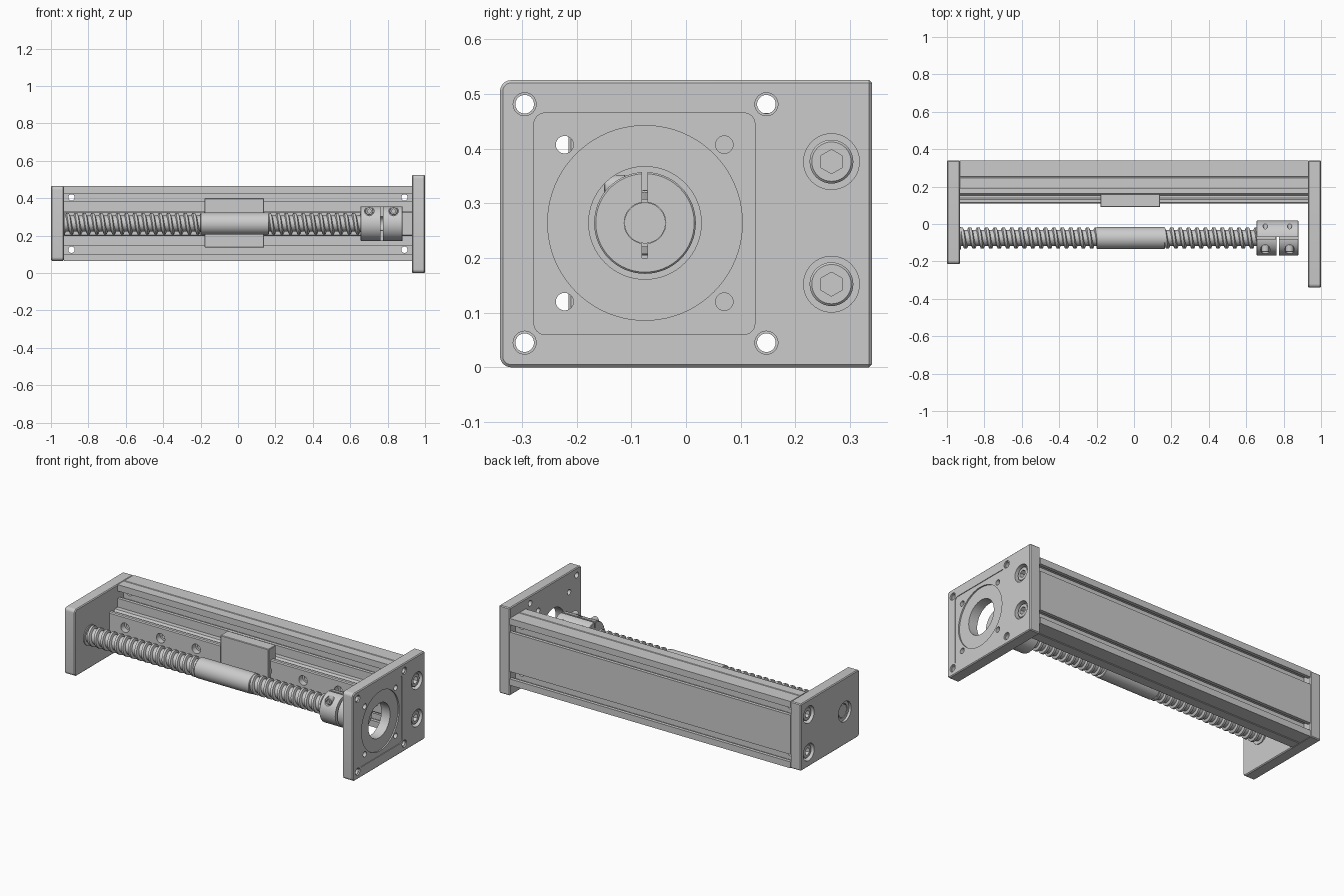
import bpy, bmesh
from math import cos, sin, pi

if "Cube" in bpy.data.objects:
    bpy.data.objects.remove(bpy.data.objects["Cube"])

CY, CZ = -0.075, 0.264          # screw axis


def make(name, bm):
    me = bpy.data.meshes.new(name)
    bm.to_mesh(me)
    bm.free()
    ob = bpy.data.objects.new(name, me)
    bpy.context.collection.objects.link(ob)
    return ob


def prism(name, pts, a, b, axis='X'):
    """Extrude a 2D outline from a to b along an axis."""
    put = (lambda t, u, v: (t, u, v)) if axis == 'X' else (lambda t, u, v: (u, t, v))
    bm = bmesh.new()
    lo = [bm.verts.new(put(a, u, v)) for u, v in pts]
    hi = [bm.verts.new(put(b, u, v)) for u, v in pts]
    bm.faces.new(lo)
    bm.faces.new(hi)
    n = len(pts)
    for i in range(n):
        k = (i + 1) % n
        bm.faces.new((lo[i], lo[k], hi[k], hi[i]))
    bmesh.ops.recalc_face_normals(bm, faces=bm.faces)
    return make(name, bm)


def ring(u, v, r, n=40):
    return [(u + r * sin(2 * pi * i / n), v + r * cos(2 * pi * i / n)) for i in range(n)]


def rect(u0, u1, v0, v1, rl=0, rr=0):
    """Rectangle with separate corner radii on the left and right sides."""
    pts = []
    for u, v, r, a0 in ((u1, v1, rr, 0), (u0, v1, rl, 1), (u0, v0, rl, 2), (u1, v0, rr, 3)):
        if not r:
            pts.append((u, v))
            continue
        cu = u - r if u == u1 else u + r
        cv = v - r if v == v1 else v + r
        pts += [(cu + r * cos((a0 + i / 6) * pi / 2), cv + r * sin((a0 + i / 6) * pi / 2))
                for i in range(7)]
    return pts


def apply(ob, kind, **props):
    m = ob.modifiers.new(kind, kind)
    for k, v in props.items():
        setattr(m, k, v)
    bpy.context.view_layer.objects.active = ob
    bpy.ops.object.modifier_apply(modifier=m.name)


def cut(ob, *outline_args):
    """Subtract a prism."""
    c = prism('cutter', *outline_args)
    apply(ob, 'BOOLEAN', operation='DIFFERENCE', solver='EXACT', object=c)
    bpy.data.objects.remove(c)


def bevel(ob, w):
    apply(ob, 'BEVEL', width=w, segments=1, limit_method='ANGLE', angle_limit=0.8)


def cap_screw(name, u, v, r, a, b, axis='X'):
    """Socket head whose visible face is at b."""
    s = prism(name, ring(u, v, r), a, b, axis)
    bevel(s, r * 0.1)
    d = 1 if b > a else -1
    cut(s, ring(u, v, r * 0.55, 6), b - d * r * 0.7, b + d * 0.02, axis)


# Motor plate: pilot recesses, bore and mounting holes
plate = prism('motor_plate', rect(-0.34, 0.34, 0, 0.525, 0.02), 0.93, 1.0)
bevel(plate, 0.005)
cut(plate, rect(-0.278, 0.126, 0.06, 0.465, 0.02, 0.02), 0.996, 1.1)
cut(plate, ring(CY, CZ, 0.178, 80), 0.988, 1.1)
cut(plate, ring(CY, CZ, 0.103, 64), 0.9, 1.1)
for y in (-0.295, 0.147):
    for z in (0.045, 0.481):
        cut(plate, ring(y, z, 0.017), 0.9, 1.1)
        cut(plate, ring(y, z, 0.021), 0.992, 1.1)
for y in (-0.222, 0.07):
    for z in (0.12, 0.407):
        cut(plate, ring(y, z, 0.016), 0.9, 1.1)

# Bearing plate at the far end
end = prism('bearing_plate', rect(-0.215, 0.34, 0.065, 0.465, 0.02), -1.0, -0.93)
bevel(end, 0.005)
cut(end, ring(CY, CZ, 0.06), -1.1, -0.9)

# Counterbored frame screws in both plates
for i, z in enumerate((0.152, 0.376)):
    cut(plate, ring(0.266, z, 0.051), 0.95, 1.1)
    cap_screw(f'motor_plate_screw_{i}', 0.266, z, 0.04, 0.945, 0.99)
    cut(end, ring(0.266, z, 0.051), -1.1, -0.95)
    cap_screw(f'bearing_plate_screw_{i}', 0.266, z, 0.04, -0.945, -0.99)

# Bearing ring
bearing = prism('bearing', ring(CY, CZ, 0.06), -0.985, -0.925)
cut(bearing, ring(CY, CZ, 0.042), -1.1, -0.975)

# Slotted frame extrusion with tee slots front and back
F, B = 0.19, 0.34
half = [(F, .118), (F + .02, .118), (F + .02, .1), (F + .055, .1), (F + .055, .18),
        (F + .02, .18), (F + .02, .162), (F, .162), (F, .2)]
upper = half + [(.246, .2), (.25, .196), (.254, .2)] + [(F + B - y, h) for y, h in half[::-1]]
outline = upper + [(y, -h) for y, h in upper[::-1]]
frame = prism('frame_extrusion', [(y, CZ + h) for y, h in outline], -0.93, 0.93)
for x in (-0.89, 0.89):
    for h in (-0.14, 0.14):
        cut(frame, ring(x, CZ + h, 0.017, 24), 0.2, 0.33, 'Y')

# Linear guide rail with grooved sides and counterbored holes
side = [(.11, .06), (.115, .066), (.132, .066), (.14, .052), (.152, .052), (.162, .066), (.19, .066)]
rail = prism('guide_rail', [(y, CZ + h) for y, h in side] + [(y, CZ - h) for y, h in side[::-1]],
             -0.93, 0.93)
for k in range(-4, 4):
    x = 0.236 * (k + 0.5)
    cut(rail, ring(x, CZ, 0.028, 32), 0.1, 0.145, 'Y')
    cut(rail, ring(x, CZ, 0.016, 24), 0.14, 0.18, 'Y')

# Carriage on the rail
carriage = prism('carriage', rect(-0.18, 0.14, 0.137, 0.4), 0.09, 0.16, 'Y')
bevel(carriage, 0.003)

# Threaded screw: helical sweep of a flat-topped thread profile
def lead_screw(x0, x1, pitch=0.045, seg=48):
    prof = [(0, .057), (.3, .057), (.42, .043), (.88, .043)]
    P = len(prof)
    rows = (int((x1 - x0) / pitch) + 3) * P
    bm = bmesh.new()
    g = []
    for i in range(rows):
        f, r = prof[i % P]
        g.append([bm.verts.new((min(x1, max(x0, x0 + pitch * (i // P - 1 + f + j / seg))),
                                CY + r * cos(2 * pi * j / seg), CZ + r * sin(2 * pi * j / seg)))
                  for j in range(seg)])
    for i in range(rows - P - 1):
        for j in range(seg):
            w, k = (0, j + 1) if j < seg - 1 else (P, 0)
            q = (g[i][j], g[i + w][k], g[i + w + 1][k], g[i + 1][j])
            if len({round(v.co.x, 6) for v in q}) > 1:
                bm.faces.new(q)
    bmesh.ops.delete(bm, geom=[v for v in bm.verts if not v.link_faces], context='VERTS')
    return make('lead_screw', bm)


lead_screw(-0.93, 0.656)
prism('screw_shaft', ring(CY, CZ, 0.0375), -0.985, 0.76)
nut = prism('screw_nut', ring(CY, CZ, 0.059, 64), -0.2, 0.165)
bevel(nut, 0.003)

# Split clamp coupling
coupling = prism('shaft_coupling', ring(CY, CZ, 0.093, 64), 0.655, 0.88)
bevel(coupling, 0.003)
cut(coupling, ring(CY, CZ, 0.038), 0.6, 0.9)
cut(coupling, rect(-0.2, -0.07, 0.1, 0.4), 0.762, 0.776)
cut(coupling, rect(CY - 0.005, CY + 0.005, 0.2, 0.4), 0.6, 0.9)
for i, x in enumerate((0.702, 0.832)):
    cut(coupling, ring(x, 0.331, 0.025, 32), -0.2, -0.118, 'Y')
    cut(coupling, ring(x, 0.331, 0.012, 24), -0.03, 0.05, 'Y')
    cap_screw(f'coupling_screw_{i}', x, 0.331, 0.021, -0.11, -0.15, 'Y')

# Smooth round walls, keep edges sharp
bpy.ops.object.select_all(action='SELECT')
bpy.ops.object.shade_smooth_by_angle(angle=0.5)
